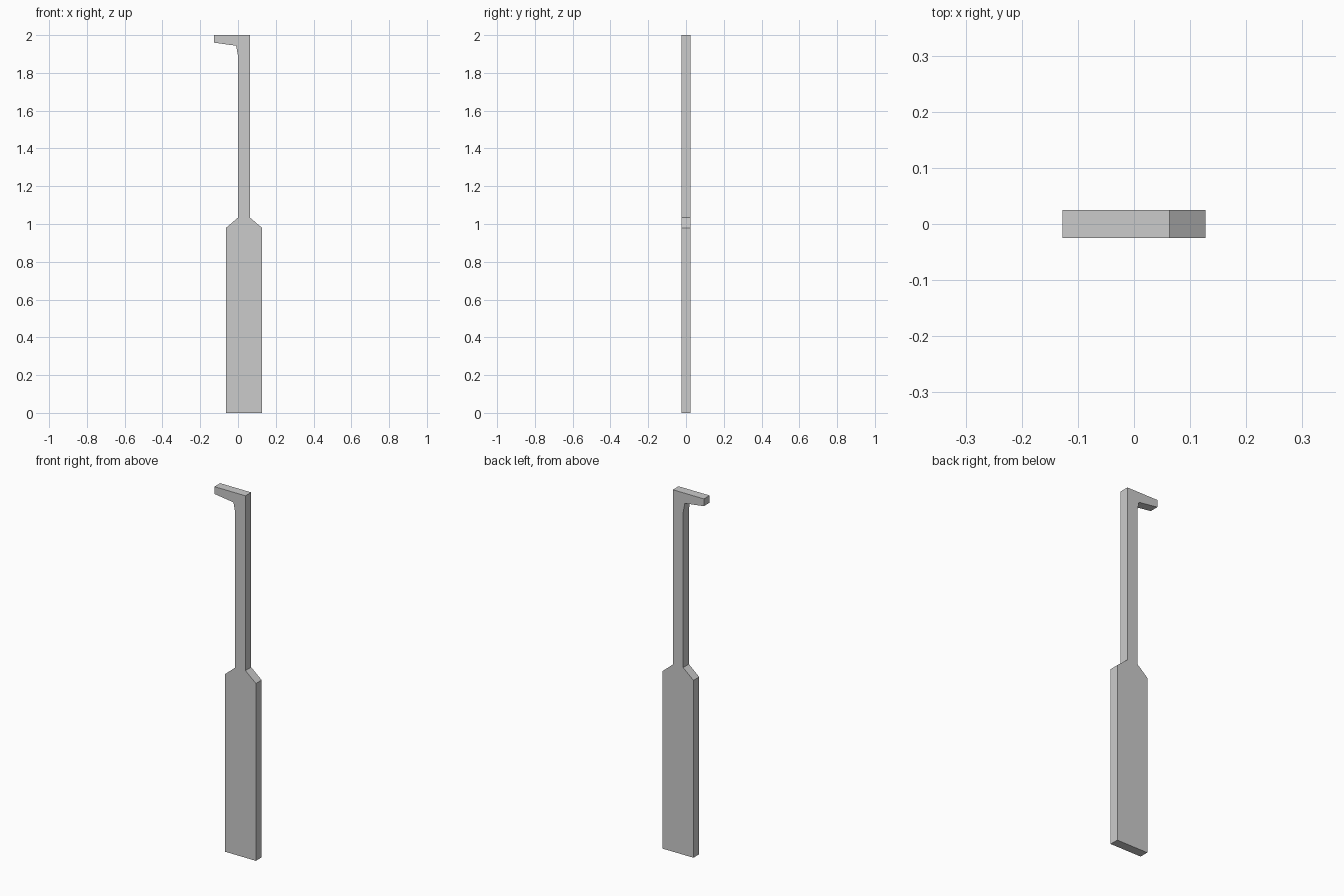
import bpy
import bmesh

cube = bpy.data.objects.get("Cube")
if cube:
    bpy.data.objects.remove(cube, do_unlink=True)

HALF_DEPTH = 0.025

steel = bpy.data.materials.new("grey_steel")
steel.use_nodes = True
steel.diffuse_color = (0.6, 0.6, 0.6, 1)
steel.node_tree.nodes["Principled BSDF"].inputs["Base Color"].default_value = (0.6, 0.6, 0.6, 1)


def extruded_profile(name, outline):
    """Make a flat x-z outline into a solid plate, centred on y = 0."""
    bm = bmesh.new()
    face = bm.faces.new([bm.verts.new((x, -HALF_DEPTH, z)) for x, z in outline])
    result = bmesh.ops.extrude_face_region(bm, geom=[face])
    moved = [v for v in result["geom"] if isinstance(v, bmesh.types.BMVert)]
    bmesh.ops.translate(bm, verts=moved, vec=(0, 2 * HALF_DEPTH, 0))
    bmesh.ops.recalc_face_normals(bm, faces=bm.faces)
    mesh = bpy.data.meshes.new(name)
    bm.to_mesh(mesh)
    bm.free()
    mesh.materials.append(steel)
    obj = bpy.data.objects.new(name, mesh)
    bpy.context.collection.objects.link(obj)
    return obj


# One-piece bar: broad handle, sloped shoulders, thin shank and hooked tip
extruded_profile("hooked_bar", [
    (-0.063, 0), (0.127, 0),                      # handle base
    (0.127, 0.98), (0.063, 1.034),                # left shoulder
    (0.063, 2), (-0.127, 2), (-0.127, 1.96),      # shank and hook tip
    (-0.01, 1.944), (0, 1.89),                    # inner bend
    (0, 1.034), (-0.063, 0.98),                   # right shoulder
])
